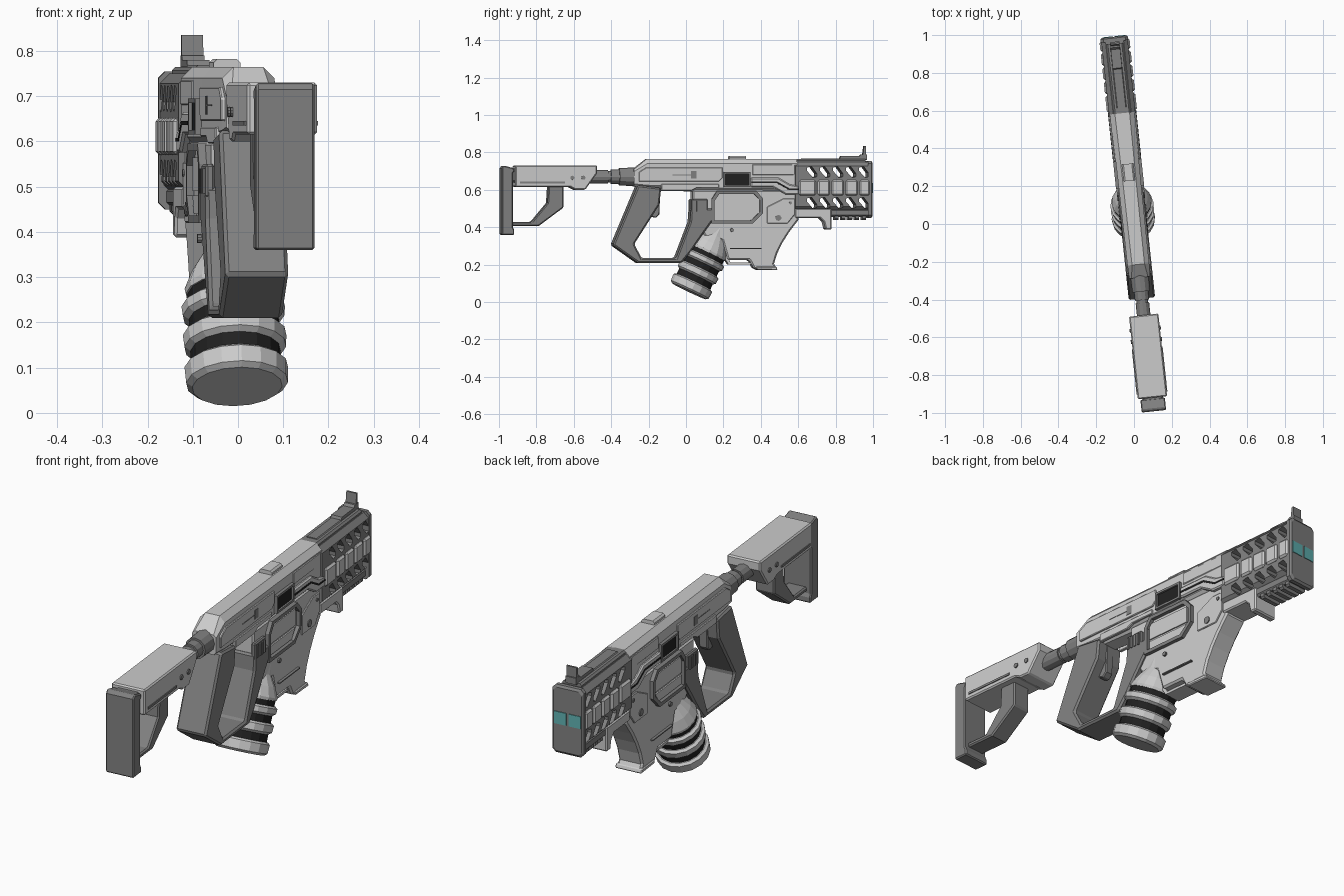
import bpy, bmesh, math
from mathutils import Vector, Matrix

if "Cube" in bpy.data.objects:
    bpy.data.objects.remove(bpy.data.objects["Cube"])

YAW = 0.106  # the whole weapon is turned slightly about z


def mat(name, c):
    m = bpy.data.materials.new(name)
    m.diffuse_color = (*c, 1)
    m.use_nodes = True
    m.node_tree.nodes["Principled BSDF"].inputs["Base Color"].default_value = m.diffuse_color
    return m


DARK = mat("dark_grey", (.22, .22, .22))
BLACK = mat("black", (.015, .015, .015))
TEAL = mat("teal", (.12, .45, .45))


def finish(name, bm, m=None, bevel=0):
    bmesh.ops.recalc_face_normals(bm, faces=bm.faces)
    me = bpy.data.meshes.new(name)
    bm.to_mesh(me)
    bm.free()
    ob = bpy.data.objects.new(name, me)
    bpy.context.collection.objects.link(ob)
    ob.rotation_euler.z = YAW
    if m:
        me.materials.append(m)
    if bevel:
        b = ob.modifiers.new("chamfer", 'BEVEL')
        b.width, b.segments, b.limit_method = bevel, 1, 'ANGLE'
        b.angle_limit = math.radians(50)
    return ob


def loft(bm, loops, caps=True):
    """Skin a list of equal-length point loops."""
    rings = [[bm.verts.new(p) for p in l] for l in loops]
    n = len(rings[0])
    for a, b in zip(rings, rings[1:]):
        for i in range(n):
            bm.faces.new((a[i], a[(i + 1) % n], b[(i + 1) % n], b[i]))
    if caps:
        bm.faces.new(rings[0])
        bm.faces.new(rings[-1])
    return rings


def prism(name, pts, w, m=None, bevel=0):
    """Side profile (y, z) extruded symmetrically to half-width w."""
    bm = bmesh.new()
    loft(bm, [[(x, y, z) for y, z in pts] for x in (-w, w)])
    return finish(name, bm, m, bevel)


def sides(name, shapes, x0, x1, m=None, bevel=0):
    """Raised plates (y, z profiles) on both flanks."""
    bm = bmesh.new()
    for pts in shapes:
        for s in (-1, 1):
            loft(bm, [[(s * x, y, z) for y, z in pts] for x in (x0, x1)])
    return finish(name, bm, m, bevel)


def frame(name, pts, t, x0, x1, m=None):
    """Raised outline of thickness t on both flanks."""
    cy = (min(p[0] for p in pts) + max(p[0] for p in pts)) / 2
    cz = (min(p[1] for p in pts) + max(p[1] for p in pts)) / 2
    hy, hz = max(p[0] for p in pts) - cy, max(p[1] for p in pts) - cz
    inner = [(cy + (y - cy) * (1 - t / hy), cz + (z - cz) * (1 - t / hz)) for y, z in pts]
    bm = bmesh.new()
    for s in (-1, 1):
        L = lambda q, x: [(s * x, y, z) for y, z in q]
        loft(bm, [L(pts, x0), L(pts, x1), L(inner, x1), L(inner, x0), L(pts, x0)], False)
    bmesh.ops.remove_doubles(bm, verts=bm.verts, dist=1e-5)
    return finish(name, bm, m)


def bar(name, secs, m=None):
    """Chamfered bar along y: sections of (y, z low, z high, half-width, chamfer)."""
    bm = bmesh.new()
    loft(bm, [[(w, y, a + c), (w, y, b - c), (w - c, y, b), (c - w, y, b),
               (-w, y, b - c), (-w, y, a + c), (c - w, y, a), (w - c, y, a)]
              for y, a, b, w, c in secs])
    return finish(name, bm, m)


def rect(y0, y1, z0, z1):
    return [(y0, z0), (y1, z0), (y1, z1), (y0, z1)]


def lathe(name, base, axis, prof, n, m=None):
    """Turned part: (distance, radius) profile along an axis."""
    bm = bmesh.new()
    loft(bm, [[(r * math.cos(2 * math.pi * i / n), r * math.sin(2 * math.pi * i / n), t)
               for i in range(n)] for t, r in prof])
    q = Vector((0, 0, 1)).rotation_difference(Vector(axis)).to_matrix().to_4x4()
    bm.transform(Matrix.Translation(base) @ q)
    return finish(name, bm, m)


# --- shoulder stock
prism("stock_body", [(-.925, .615), (-.63, .615), (-.6, .6), (-.55, .6), (-.485, .69), (-.485, .73), (-.925, .73)], .078, None, .006)
prism("stock_strut", [(-.94, .406), (-.797, .406), (-.663, .505), (-.663, .625), (-.743, .625),
                      (-.749, .53), (-.834, .428), (-.94, .428)], .045, DARK, .006)
prism("butt_plate", [(-.997, .36), (-.93, .36), (-.93, .385), (-.937, .4), (-.937, .69), (-.93, .7),
                     (-.93, .715), (-.985, .73), (-.997, .715)], .065, DARK, .005)
bar("butt_spacer", [(-.94, .64, .715, .055, .01), (-.915, .64, .715, .055, .01)], DARK)
sides("stock_rail", [rect(-.9, -.66, .635, .645)], .076, .082, DARK)
for i, y in enumerate((-.56, -.62)):
    lathe(f"stock_bolt_{i}", (-.083, y, .665), (1, 0, 0), [(0, .011), (.166, .011)], 10, DARK)

# --- buffer tube
lathe("buffer_tube", (0, -.52, .67), (0, 1, 0),
      [(0, .036), (.1, .036), (.1, .03), (.115, .03), (.115, .038), (.16, .038), (.16, .047), (.27, .05)], 12, DARK)

# --- receiver
bar("upper_receiver", [(-.285, .62, .71, .056, .012), (-.215, .6, .765, .058, .025),
                       (.2, .585, .765, .06, .025), (.59, .585, .765, .064, .025)])
prism("lower_receiver", [(.03, .6), (.03, .45), (.1, .35), (.19, .33), (.22, .225), (.335, .225), (.36, .178),
                         (.485, .175), (.468, .205), (.485, .26), (.515, .32), (.55, .375),
                         (.6, .44), (.6, .6)], .056, None, .008)
prism("lower_loop", [(.2, .24), (.225, .2), (.35, .2), (.35, .212), (.235, .212), (.215, .25)], .04)
prism("grip_toe", [(.37, .19), (.375, .173), (.487, .171), (.48, .19)], .062, None, .004)
bar("top_sight_block", [(.23, .75, .782, .03, .008), (.32, .75, .782, .03, .008)])
sides("receiver_side_plates", [
    [(-.26, .645), (.17, .645), (.19, .665), (.19, .72), (-.22, .72), (-.26, .695)],
    [(.35, .68), (.58, .68), (.58, .735), (.35, .735)],
    [(-.14, .595), (.02, .595), (.05, .61), (.17, .61), (.17, .632), (-.14, .632)]], .05, .066, None, .003)
sides("flank_bulge", [[(.34, .615), (.46, .615), (.53, .575), (.6, .575), (.6, .62), (.55, .63), (.49, .665), (.34, .665)]],
      .05, .074, None, .006)
sides("bulge_groove", [[(.345, .636), (.48, .636), (.545, .6), (.6, .6), (.6, .608), (.548, .608), (.482, .645), (.345, .645)]],
      .07, .0755, BLACK)
frame("port_frame", rect(.195, .34, .615, .695), .01, .055, .075, DARK)
sides("ejection_port", [rect(.205, .33, .625, .685)], .055, .067, BLACK)
panel = [(.13, .42), (.35, .42), (.405, .475), (.405, .555), (.37, .595), (.16, .595), (.13, .55)]
frame("magazine_panel_frame", panel, .016, .05, .073, DARK)
sides("magazine_panel", [rect(.15, .37, .49, .565), [(.15, .44), (.34, .44), (.37, .48), (.15, .48)]], .05, .062)
sides("release_catch", [rect(.02, .11, .475, .55)], .05, .07, DARK, .005)
sides("catch_ridges", [rect(.03 + i * .02, .04 + i * .02, .485, .54) for i in range(4)], .068, .075, DARK)
sides("lower_side_plate", [[(.43, .42), (.54, .42), (.58, .47), (.58, .555), (.52, .555), (.43, .51)]], .05, .061, None, .003)
for i, (y, z, r) in enumerate(((.49, .45, .016), (.555, .53, .008), (.24, .385, .01))):
    lathe(f"receiver_pin_{i}", (-.065, y, z), (1, 0, 0), [(0, r), (.13, r)], 10, DARK)
sides("panel_seams", [rect(.23, .4, .285, .29), rect(-.08, .02, .678, .682), rect(.02, .05, .66, .7)], .054, .0675, DARK)

# --- rear grip with closed hand guard (open at the top under the receiver)
prism("grip_guard", [(-.265, .625), (-.4, .305), (-.265, .21), (-.03, .21), (.02, .27), (.075, .35), (.14, .44), (.14, .5),
                     (.02, .5), (.015, .43), (-.06, .235), (-.245, .235), (-.285, .31), (-.15, .52),
                     (-.14, .61)], .07, DARK, .008)
prism("trigger", [(-.2, .6), (-.14, .6), (-.145, .47), (-.165, .45), (-.195, .46)], .02, DARK, .004)

# --- ribbed drum canister, tilted forward
AX = Vector((0, .43, .9)).normalized()
BASE = Vector((0, .016, .058))
lathe("drum_core", BASE + AX * .02, AX, [(0, .1), (.22, .1)], 16, BLACK)
for i, (a, b) in enumerate(((0, .056), (.088, .135), (.165, .205))):
    lathe(f"drum_ring_{i}", BASE + AX * a, AX,
          [(0, .1), (.01, .113), (b - a - .008, .115), (b - a, .104)], 16)
lathe("drum_cap", BASE + AX * .228, AX, [(0, .104), (.012, .106), (.055, .088), (.1, .06), (.16, .055)], 16)

# --- barrel shroud with slanted through slots
shroud = bar("barrel_shroud", [(.58, .49, .75, .07, .022), (.98, .49, .75, .07, .022)], DARK)
bm = bmesh.new()
for z, ys in ((.695, [.672 + i * .07 for i in range(5)]), (.53, [.672 + i * .07 for i in range(5)])):
    for y in ys:
        pts = [(y - .03, z + .024), (y - .004, z + .03), (y + .024, z - .008),
               (y + .024, z - .024), (y + .004, z - .03), (y - .03, z + .008)]
        loft(bm, [[(x, py, pz) for py, pz in pts] for x in (-.2, .2)])
cutter = finish("slot_cutter", bm)
cutter.hide_render = True
cutter.display_type = 'WIRE'
cut = shroud.modifiers.new("slots", 'BOOLEAN')
cut.operation, cut.solver, cut.object = 'DIFFERENCE', 'EXACT', cutter

sides("shroud_mid_plates", [rect(a, b, .57, .652) for a, b in ((.6, .69), (.7, .765), (.775, .84), (.85, .915), (.925, .98))],
      .06, .08, None, .008)
bar("muzzle_cap", [(.972, .45, .755, .073, .015), (.99, .45, .755, .073, .015), (.997, .46, .745, .066, .015)], DARK)
for s in (-1, 1):
    bm = bmesh.new()
    bmesh.ops.create_cube(bm, size=1, matrix=Matrix.Translation((s * .034, .994, .61)) @ Matrix.Diagonal((.056, .012, .055, 1)))
    finish("muzzle_lens_" + ("left" if s < 0 else "right"), bm, TEAL)
bar("top_rail", [(.585, .735, .765, .045, .008), (.96, .735, .765, .045, .008)], DARK)
bar("rail_inset", [(.62, .75, .769, .026, .004), (.94, .75, .769, .026, .004)], DARK)

# --- front sight
prism("front_sight_base", [(.82, .76), (.97, .76), (.97, .79), (.94, .79), (.93, .78), (.83, .78)], .025, DARK)
prism("front_sight_post", [(.948, .78), (.964, .78), (.964, .835), (.955, .835)], .024, DARK)

# --- under-barrel rail and hand stop
bar("under_rail", [(.77, .455, .5, .055, .01), (.98, .455, .5, .055, .01)], DARK)
for i in range(5):
    y = .795 + i * .037
    bar(f"rail_tooth_{i}", [(y, .438, .47, .05, .008), (y + .02, .438, .47, .05, .008)], DARK)
prism("hand_stop", [(.58, .5), (.58, .45), (.715, .45), (.735, .43), (.745, .388), (.777, .388), (.777, .5)], .062, None, .006)
